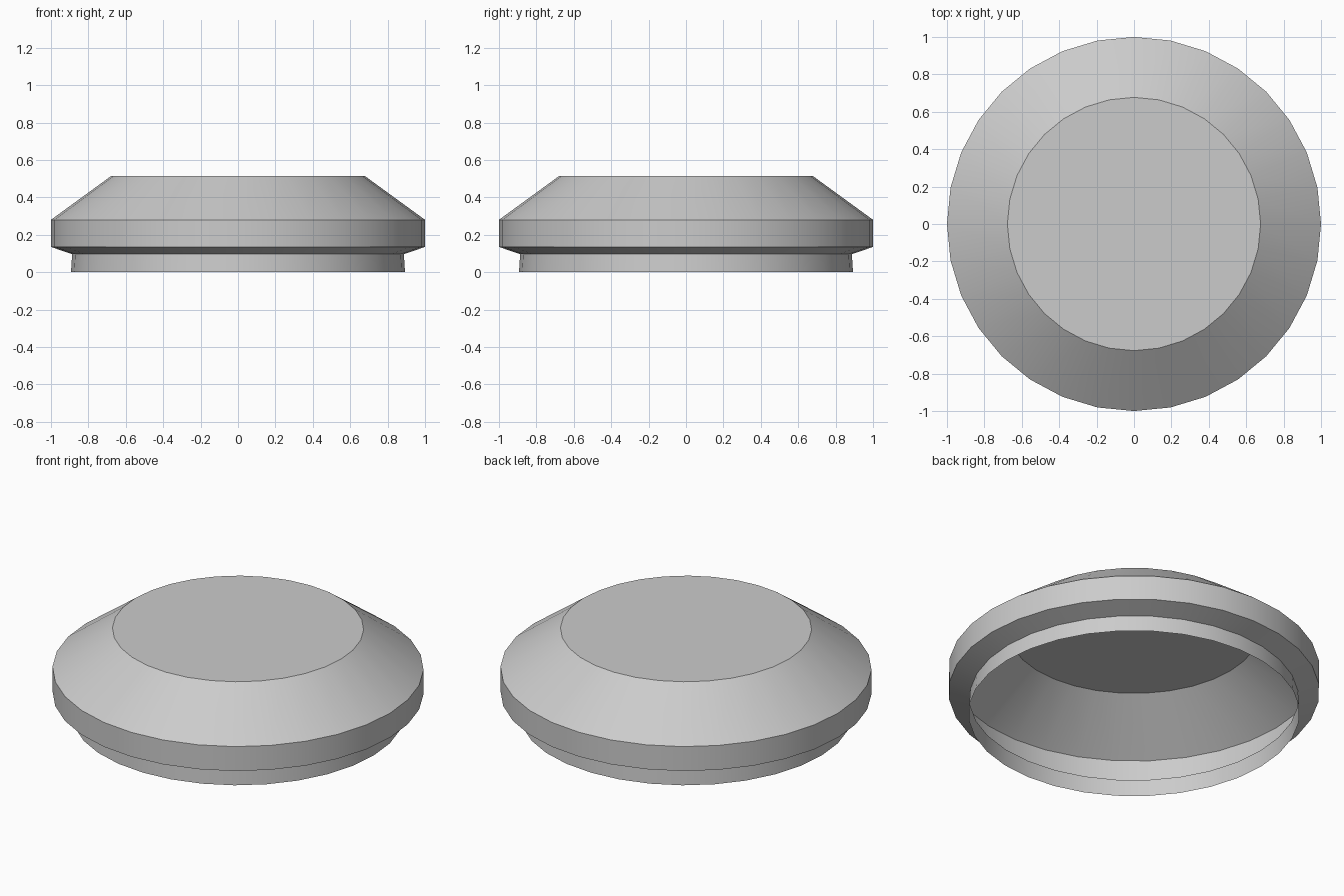
import bpy
import bmesh
from math import cos, sin, tau, radians

cube = bpy.data.objects.get("Cube")
if cube:
    bpy.data.objects.remove(cube, do_unlink=True)

SIDES = 32

# Plain grey used for the whole shell
grey = bpy.data.materials.new("light grey")
grey.use_nodes = True
grey.diffuse_color = (0.6, 0.6, 0.6, 1)
grey.node_tree.nodes["Principled BSDF"].inputs["Base Color"].default_value = (0.6, 0.6, 0.6, 1)

# Profile from the open bottom rim up to the flat top: (radius, height)
PROFILE = [(0.893, 0), (0.887, 0.096), (1, 0.135), (1, 0.28), (0.677, 0.515)]

# Thin hollow lid: stacked rings, open below and capped above
bm = bmesh.new()
rings = [[bm.verts.new((r * cos(tau * i / SIDES), r * sin(tau * i / SIDES), z))
          for i in range(SIDES)] for r, z in PROFILE]
for low, high in zip(rings, rings[1:]):
    for i in range(SIDES):
        j = (i + 1) % SIDES
        bm.faces.new((low[i], low[j], high[j], high[i]))
bm.faces.new(rings[-1])

mesh = bpy.data.meshes.new("lid_shell")
bm.to_mesh(mesh)
bm.free()
mesh.materials.append(grey)
lid = bpy.data.objects.new("lid_shell", mesh)
bpy.context.collection.objects.link(lid)

# Round walls smooth, rims crisp
bpy.ops.object.select_all(action='DESELECT')
lid.select_set(True)
bpy.context.view_layer.objects.active = lid
bpy.ops.object.shade_smooth_by_angle(angle=radians(30))
